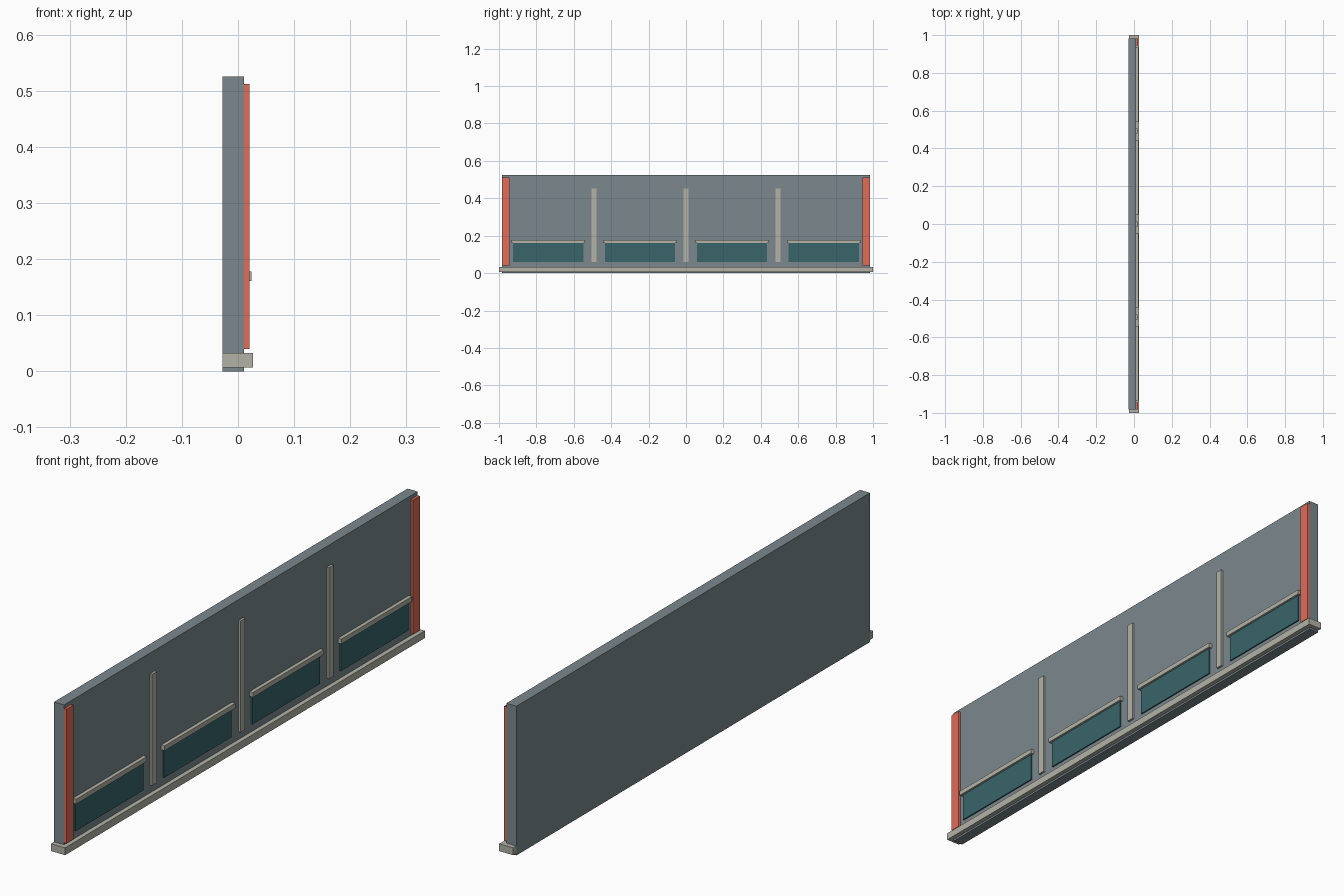
import bpy

if "Cube" in bpy.data.objects:
    bpy.data.objects.remove(bpy.data.objects["Cube"])

def material(name, color):
    m = bpy.data.materials.new(name)
    m.diffuse_color = (*color, 1)
    m.use_nodes = True
    m.node_tree.nodes["Principled BSDF"].inputs["Base Color"].default_value = m.diffuse_color
    return m

SLATE = material("slate", (0.20, 0.25, 0.27))
STONE = material("stone", (0.45, 0.45, 0.39))
TEAL = material("teal", (0.04, 0.13, 0.14))
RED = material("red", (0.75, 0.15, 0.10))

def box(name, x, y, z, mat):
    """Box from (min, max) ranges on each axis."""
    bpy.ops.mesh.primitive_cube_add(size=1, location=[sum(r) / 2 for r in (x, y, z)])
    ob = bpy.context.object
    ob.name = name
    ob.scale = [r[1] - r[0] for r in (x, y, z)]
    bpy.ops.object.transform_apply(location=False, rotation=False, scale=True)
    ob.data.materials.append(mat)
    return ob

FACE = 0.011   # x of the wall's decorated face
SINK = 0.009   # trim is set slightly into the wall
HALF = 0.983
BAY = HALF / 2

# Wall slab and skirting ledge
box("wall_panel", (-0.028, FACE), (-HALF, HALF), (0, 0.525), SLATE)
box("base_ledge", (-0.0275, 0.027), (-1, 1), (0.007, 0.033), STONE)

# Red end posts
for side in (-1, 1):
    y = sorted((side * 0.945, side * (HALF - 0.0005)))
    box("end_post", (SINK, 0.0205), y, (0.04, 0.512), RED)

# Upright strips between the bays
for i in (-1, 0, 1):
    c = i * BAY
    box("divider_strip", (SINK, 0.019), (c - 0.013, c + 0.013), (0.06, 0.452), STONE)

# Inset panel with a cap rail in every bay
for i in range(4):
    c = (i - 1.5) * BAY
    box("bay_panel", (SINK, 0.016), (c - 0.188, c + 0.188), (0.06, 0.165), TEAL)
    box("bay_rail", (SINK, 0.024), (c - 0.197, c + 0.197), (0.161, 0.178), STONE)
